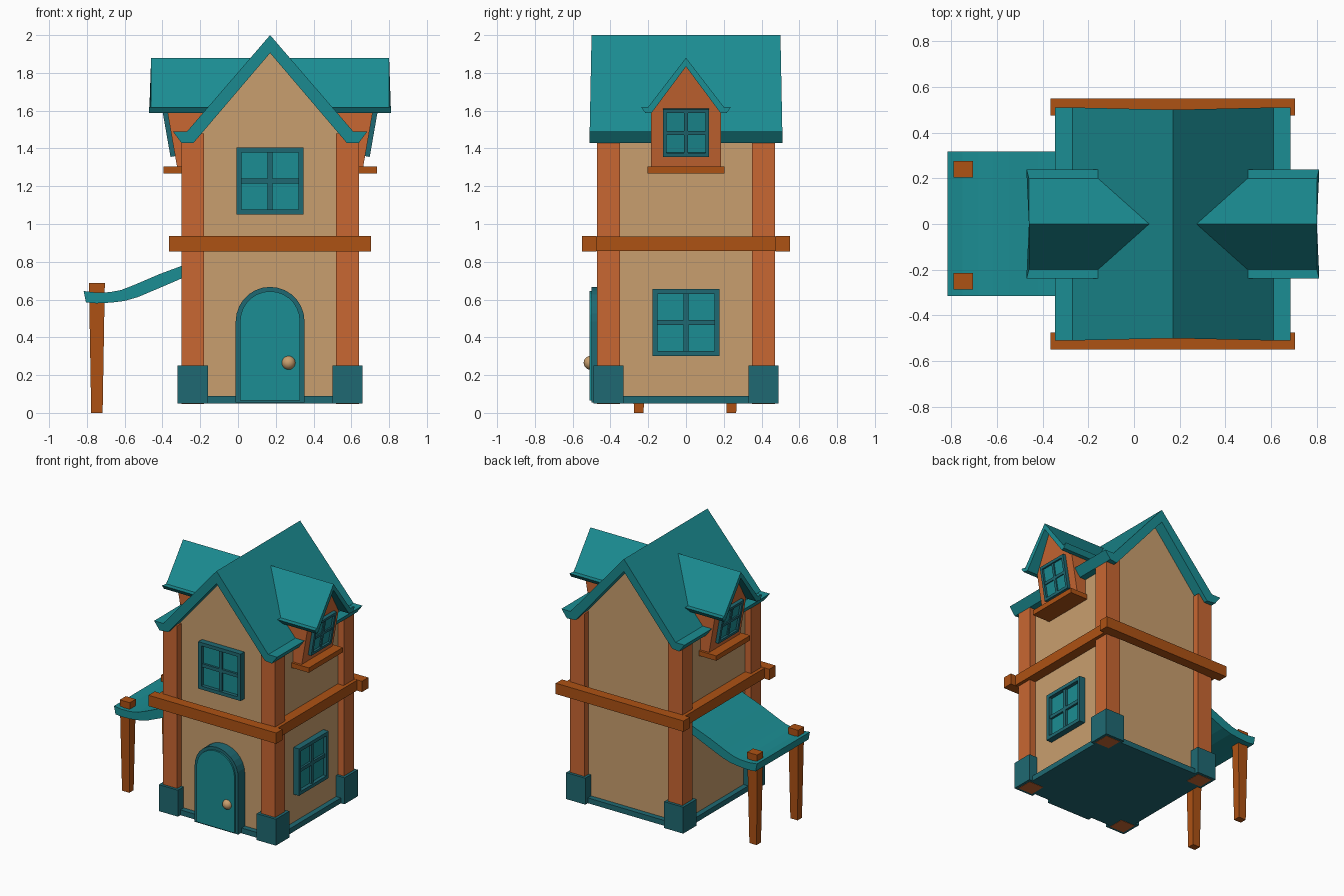
import bpy, bmesh, math
from mathutils import Matrix, Vector

if "Cube" in bpy.data.objects:
    bpy.data.objects.remove(bpy.data.objects["Cube"])

CX = 0.17  # centre of the house in x


def material(name, hex_code):
    lin = [(int(hex_code[i:i + 2], 16) / 255) for i in (0, 2, 4)]
    lin = [c / 12.92 if c <= 0.04045 else ((c + 0.055) / 1.055) ** 2.4 for c in lin]
    m = bpy.data.materials.new(name)
    m.diffuse_color = (*lin, 1)
    m.use_nodes = True
    m.node_tree.nodes["Principled BSDF"].inputs["Base Color"].default_value = m.diffuse_color
    return m


TAN = material("plaster", "C99F6E")
ORANGE = material("orange_wood", "C96732")
BROWN = material("brown_wood", "AE5214")
TEAL = material("teal", "1B8D93")
DARK = material("dark_teal", "1F6972")


def finish(name, bm, mat, matrix=None):
    bmesh.ops.recalc_face_normals(bm, faces=bm.faces)
    me = bpy.data.meshes.new(name)
    bm.to_mesh(me)
    bm.free()
    me.materials.append(mat)
    ob = bpy.data.objects.new(name, me)
    bpy.context.collection.objects.link(ob)
    if matrix:
        ob.matrix_world = matrix
    return ob


def add_box(bm, lo, hi, taper=1.0):
    """Box between two corners; taper scales the bottom end."""
    lo, hi = Vector(lo), Vector(hi)
    mid, size = (lo + hi) / 2, hi - lo
    for v in bmesh.ops.create_cube(bm, size=1)["verts"]:
        k = taper if v.co.z < 0 else 1
        v.co = mid + Vector((v.co.x * size.x * k, v.co.y * size.y * k, v.co.z * size.z))


def box(name, lo, hi, mat, taper=1.0, matrix=None):
    bm = bmesh.new()
    add_box(bm, [min(a, b) for a, b in zip(lo, hi)], [max(a, b) for a, b in zip(lo, hi)], taper)
    return finish(name, bm, mat, matrix)


def prism(name, pts, axis, start, end, mat, matrix=None):
    """Extrude a (u, z) outline along x or y; start and end are functions of (u, z)."""
    bm = bmesh.new()
    rings = []
    for f in (start, end):
        rings.append([bm.verts.new((f(u, z), u, z) if axis == "x" else (u, f(u, z), z)) for u, z in pts])
    a, b = rings
    bm.faces.new(a)
    bm.faces.new(b[::-1])
    for i in range(len(pts)):
        j = (i + 1) % len(pts)
        bm.faces.new((a[i], a[j], b[j], b[i]))
    return finish(name, bm, mat, matrix)


def mirror_outline(half):
    """Outline from its right half, leaving points on the axis single."""
    return half + [(-u, z) for u, z in reversed(half) if u > 0]


def roof_outline(top, under, outer):
    right = [(0, top)] + outer
    return right + [(0, under)] + [(-u, z) for u, z in reversed(outer)]


def window(name, w, h, border, depth, matrix):
    """Four-pane window facing local -y, with its back on y = 0."""
    bm = bmesh.new()
    x, z, b = w / 2, h / 2, border
    for s in (-1, 1):
        add_box(bm, (s * (x - b / 2) - b / 2, -depth, -z), (s * (x - b / 2) + b / 2, 0.01, z))
        add_box(bm, (-x + b, -depth, s * (z - b / 2) - b / 2), (x - b, 0.01, s * (z - b / 2) + b / 2))
    add_box(bm, (-b / 2, -depth * 0.75, -z + b), (b / 2, 0.01, z - b))
    add_box(bm, (-x + b, -depth * 0.75, -b / 2), (x - b, 0.01, b / 2))
    finish(name + "_frame", bm, DARK, matrix)
    box(name + "_glass", (-x + b, -depth * 0.4, -z + b), (x - b, 0.005, z - b), TEAL, matrix=matrix)


house = Matrix.Translation((CX, 0, 0))

# Walls with gables, and the base slab
prism("walls", mirror_outline([(0.42, 0.06), (0.42, 1.45), (0, 1.93)]), "y",
      lambda u, z: -0.42, lambda u, z: 0.42, TAN, house)
box("base_slab", (-0.46, -0.46, 0.05), (0.46, 0.46, 0.09), DARK, matrix=house)

# Corner pillars and their foot blocks
for sx, nx in ((-1, "left"), (1, "right")):
    for sy, ny in ((-1, "front"), (1, "back")):
        box(f"pillar_{ny}_{nx}", (sx * 0.35, sy * 0.35, 0.048), (sx * 0.47, sy * 0.47, 1.48), ORANGE, matrix=house)
        box(f"pillar_foot_{ny}_{nx}", (sx * 0.33, sy * 0.33, 0.05), (sx * 0.49, sy * 0.49, 0.25), DARK, matrix=house)

# Floor beams round the house
for s, n in ((-1, "front"), (1, "back")):
    box("beam_" + n, (-0.535, s * 0.475, 0.855), (0.535, s * 0.55, 0.937), BROWN, matrix=house)
for s, n in ((-1, "left"), (1, "right")):
    box("beam_" + n, (s * 0.41, -0.475, 0.857), (s * 0.495, 0.475, 0.935), BROWN, matrix=house)

# Main roof with flared eaves
main = roof_outline(2.0, 1.905, [(0.44, 1.49), (0.515, 1.49), (0.47, 1.43), (0.405, 1.43)])
roof_end = lambda u, z: 0.51 if abs(u) > 0.42 else 0.5
prism("main_roof", main, "y", lambda u, z: -roof_end(u, z), roof_end, TEAL, house)

# Dormers on both sides, leaning outwards at the top
lean = 0.175
face_x = lambda z: 0.487 + lean * (z - 1.27)
small = roof_outline(1.88, 1.833, [(0.2, 1.62), (0.238, 1.62), (0.215, 1.587), (0.183, 1.587)])
body = mirror_outline([(0.185, 1.28), (0.185, 1.605), (0, 1.85)])
for turn, n in ((0, "right"), (math.pi, "left")):
    m = house @ Matrix.Rotation(turn, 4, "Z")
    prism("dormer_body_" + n, body, "x", lambda u, z: 0.15, lambda u, z: face_x(z), ORANGE, m)
    prism("dormer_roof_" + n, small, "x", lambda u, z: 0.08,
          lambda u, z: 0.64 if abs(u) > 0.21 else 0.63, TEAL, m)
    box("dormer_sill_" + n, (0.40, -0.203, 1.268), (0.565, 0.203, 1.305), BROWN, matrix=m)
    window("dormer_window_" + n, 0.245, 0.255, 0.02, 0.025,
           m @ Matrix.Translation((face_x(1.485), 0, 1.485)) @ Matrix.Rotation(math.pi / 2, 4, "Z")
           @ Matrix.Rotation(math.atan(lean), 4, "X"))

# Front and side windows
window("front_window", 0.355, 0.355, 0.026, 0.045, house @ Matrix.Translation((0, -0.42, 1.228)))
window("side_window", 0.355, 0.355, 0.026, 0.045,
       house @ Matrix.Translation((0.42, 0, 0.478)) @ Matrix.Rotation(math.pi / 2, 4, "Z"))


# Arched door with surround and knob
def arch(r, bottom, spring=0.485, n=14):
    arc = [(r * math.cos(math.pi * i / n), spring + r * math.sin(math.pi * i / n)) for i in range(n + 1)]
    return [(r, bottom)] + arc + [(-r, bottom)]


prism("door_surround", arch(0.182, 0.055), "y", lambda u, z: -0.5, lambda u, z: -0.41, DARK, house)
prism("door", arch(0.159, 0.065), "y", lambda u, z: -0.512, lambda u, z: -0.45, TEAL, house)
bm = bmesh.new()
bmesh.ops.create_uvsphere(bm, u_segments=16, v_segments=10, radius=0.037)
for f in bm.faces:
    f.smooth = True
finish("door_knob", bm, TAN, Matrix.Translation((0.268, -0.505, 0.265)))

# Sagging awning on the left, carried by two tapered posts
upper = [(-0.817, 0.645), (-0.75, 0.637), (-0.68, 0.639), (-0.62, 0.65), (-0.55, 0.677), (-0.42, 0.733), (-0.24, 0.8)]
lower = [(-0.24, 0.737), (-0.40, 0.668), (-0.53, 0.613), (-0.60, 0.593), (-0.67, 0.584), (-0.75, 0.58), (-0.805, 0.585)]
prism("awning", upper + lower, "y", lambda u, z: -0.315, lambda u, z: 0.318, TEAL)
for y, n in ((-0.25, "front"), (0.24, "back")):
    box("awning_post_" + n, (-0.789, y - 0.036, 0), (-0.705, y + 0.036, 0.688), BROWN, taper=0.72)
